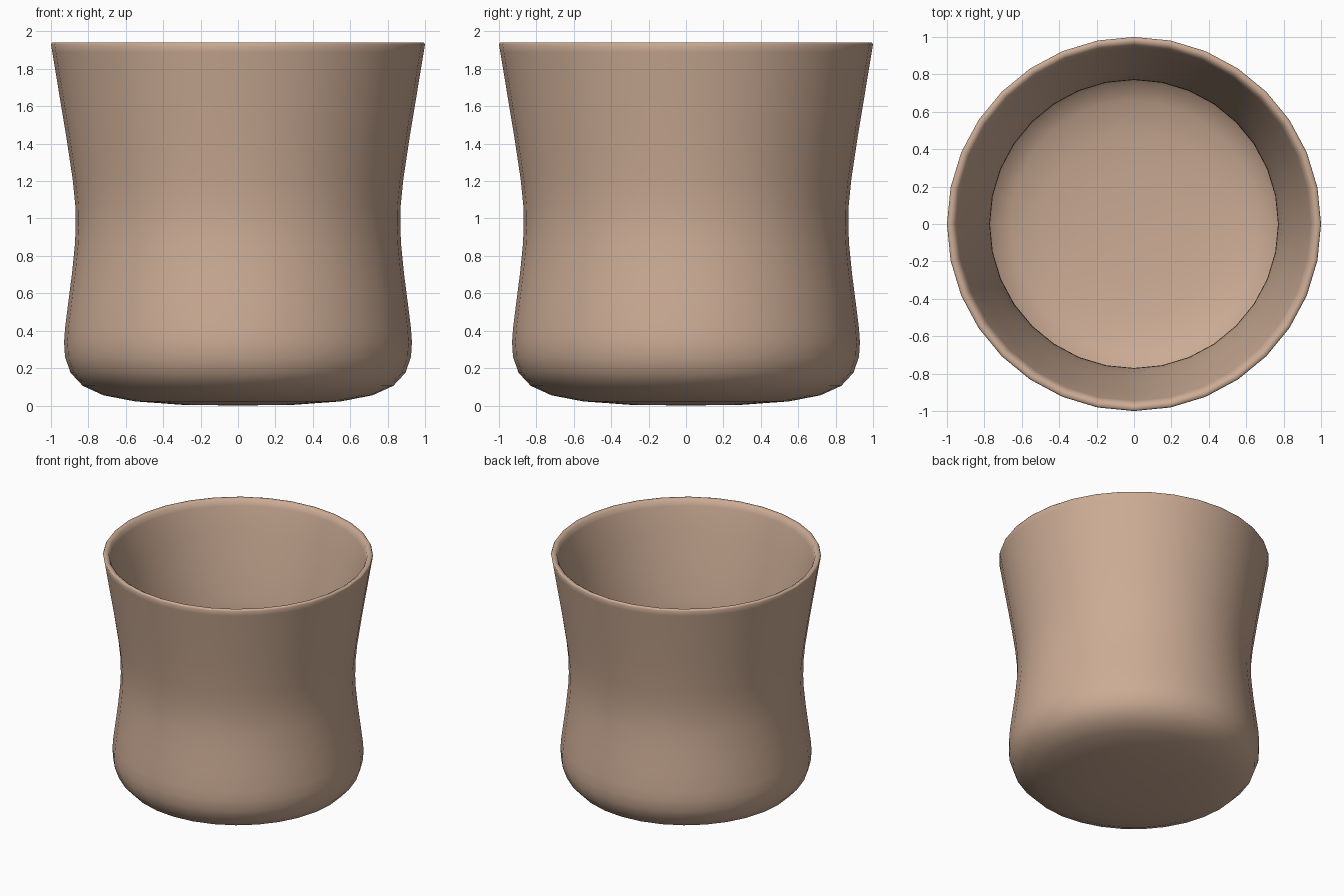
import bpy, bmesh, math

if "Cube" in bpy.data.objects:
    bpy.data.objects.remove(bpy.data.objects["Cube"])

SEGMENTS = 32

# Half section (radius, height): underside, waisted outside, rim, inside, floor
PROFILE = [
    (0, 0), (0.3, 0.004), (0.55, 0.022), (0.72, 0.055), (0.83, 0.105),
    (0.895, 0.175), (0.925, 0.26), (0.93, 0.34), (0.924, 0.42),
    (0.905, 0.57), (0.887, 0.71), (0.872, 0.86), (0.868, 0.95),
    (0.87, 1.07), (0.884, 1.21), (0.92, 1.45), (0.96, 1.69),
    (0.993, 1.89), (1.0, 1.93), (0.994, 1.94), (0.975, 1.94),
    (0.958, 1.93), (0.945, 1.89), (0.895, 1.69), (0.842, 1.45),
    (0.79, 1.21), (0.772, 1.07), (0.77, 0.95), (0.774, 0.86),
    (0.79, 0.71), (0.808, 0.57), (0.824, 0.42), (0.826, 0.34),
    (0.81, 0.27), (0.76, 0.205), (0.66, 0.155), (0.5, 0.12),
    (0.3, 0.104), (0, 0.095),
]


def lathe(name, profile):
    bm = bmesh.new()
    rings = []
    for r, z in profile:
        n = SEGMENTS if r else 1
        rings.append([bm.verts.new((r * math.cos(2 * math.pi * i / SEGMENTS),
                                    r * math.sin(2 * math.pi * i / SEGMENTS), z))
                      for i in range(n)])
    for a, b in zip(rings, rings[1:]):
        for i in range(SEGMENTS):
            j = (i + 1) % SEGMENTS
            quad = [a[i % len(a)], a[j % len(a)], b[j % len(b)], b[i % len(b)]]
            bm.faces.new(list(dict.fromkeys(quad)))
    bmesh.ops.recalc_face_normals(bm, faces=bm.faces)
    for f in bm.faces:
        f.smooth = True
    mesh = bpy.data.meshes.new(name)
    bm.to_mesh(mesh)
    bm.free()
    obj = bpy.data.objects.new(name, mesh)
    bpy.context.collection.objects.link(obj)
    return obj


# Cup body
cup = lathe("cup", PROFILE)
clay = bpy.data.materials.new("clay")
clay.diffuse_color = (0.60, 0.41, 0.30, 1)
clay.use_nodes = True
clay.node_tree.nodes["Principled BSDF"].inputs["Base Color"].default_value = clay.diffuse_color
cup.data.materials.append(clay)
